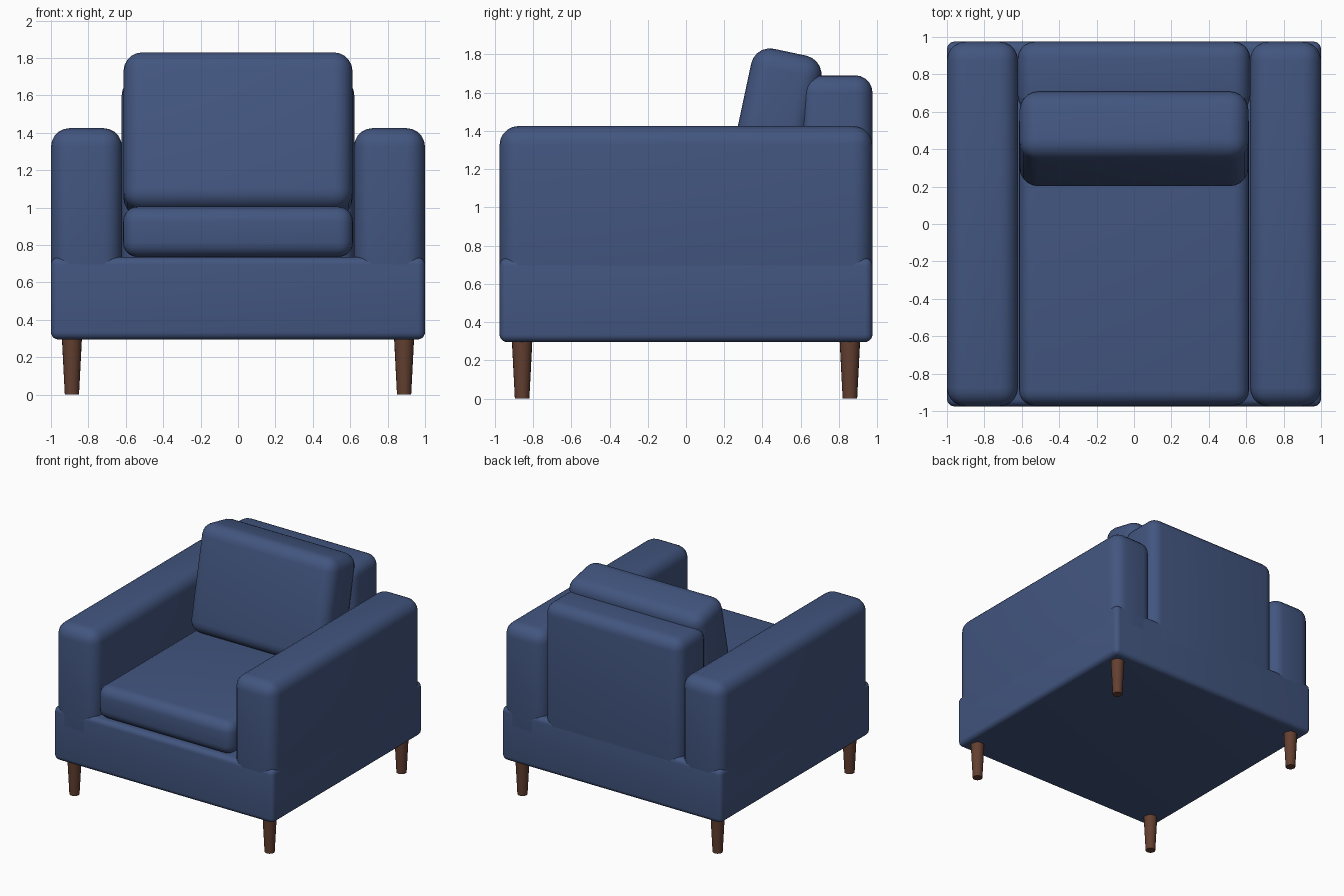
import bpy
import bmesh
from math import radians

old = bpy.data.objects.get("Cube")
if old:
    bpy.data.objects.remove(old, do_unlink=True)


def material(name, rgb):
    mat = bpy.data.materials.new(name)
    mat.use_nodes = True
    mat.diffuse_color = (*rgb, 1)
    mat.node_tree.nodes["Principled BSDF"].inputs["Base Color"].default_value = (*rgb, 1)
    return mat


fabric = material("navy fabric", (0.055, 0.092, 0.215))
wood = material("walnut wood", (0.125, 0.05, 0.03))


def finish(obj, mat):
    obj.data.materials.append(mat)
    bpy.ops.object.select_all(action="DESELECT")
    obj.select_set(True)
    bpy.context.view_layer.objects.active = obj
    bpy.ops.object.shade_smooth_by_angle(angle=radians(35))


def padded_box(name, low, high, radius, tilt=0):
    """Upholstered block between two corners, with rounded edges."""
    size = [b - a for a, b in zip(low, high)]
    mesh = bpy.data.meshes.new(name)
    bm = bmesh.new()
    bmesh.ops.create_cube(bm, size=1)
    bmesh.ops.scale(bm, vec=size, verts=bm.verts)
    bmesh.ops.bevel(bm, geom=bm.edges[:], offset=radius, segments=5,
                    profile=0.5, affect="EDGES")
    bm.to_mesh(mesh)
    bm.free()
    obj = bpy.data.objects.new(name, mesh)
    obj.location = [(a + b) / 2 for a, b in zip(low, high)]
    obj.rotation_euler.x = radians(tilt)
    bpy.context.collection.objects.link(obj)
    finish(obj, fabric)
    return obj


# Upholstered body
padded_box("base", (-1, -0.975, 0.295), (1, 0.975, 0.735), 0.04)
padded_box("left_arm", (0.62, -0.975, 0.5), (1, 0.975, 1.425), 0.1)
padded_box("right_arm", (-1, -0.975, 0.5), (-0.62, 0.975, 1.425), 0.1)
padded_box("backrest", (-0.622, 0.595, 0.5), (0.622, 0.975, 1.69), 0.09)

# Loose cushions
padded_box("seat_cushion", (-0.615, -0.97, 0.735), (0.615, 0.62, 1.005), 0.08)
padded_box("back_cushion", (-0.612, 0.268, 0.96), (0.612, 0.642, 1.82), 0.1, tilt=-12)

# Tapered legs
for side, x in (("left", 0.888), ("right", -0.888)):
    for end, y in (("front", -0.857), ("back", 0.857)):
        bpy.ops.mesh.primitive_cone_add(vertices=20, radius1=0.038, radius2=0.054,
                                        depth=0.31, location=(x, y, 0.155))
        leg = bpy.context.object
        leg.name = f"{end}_{side}_leg"
        finish(leg, wood)
